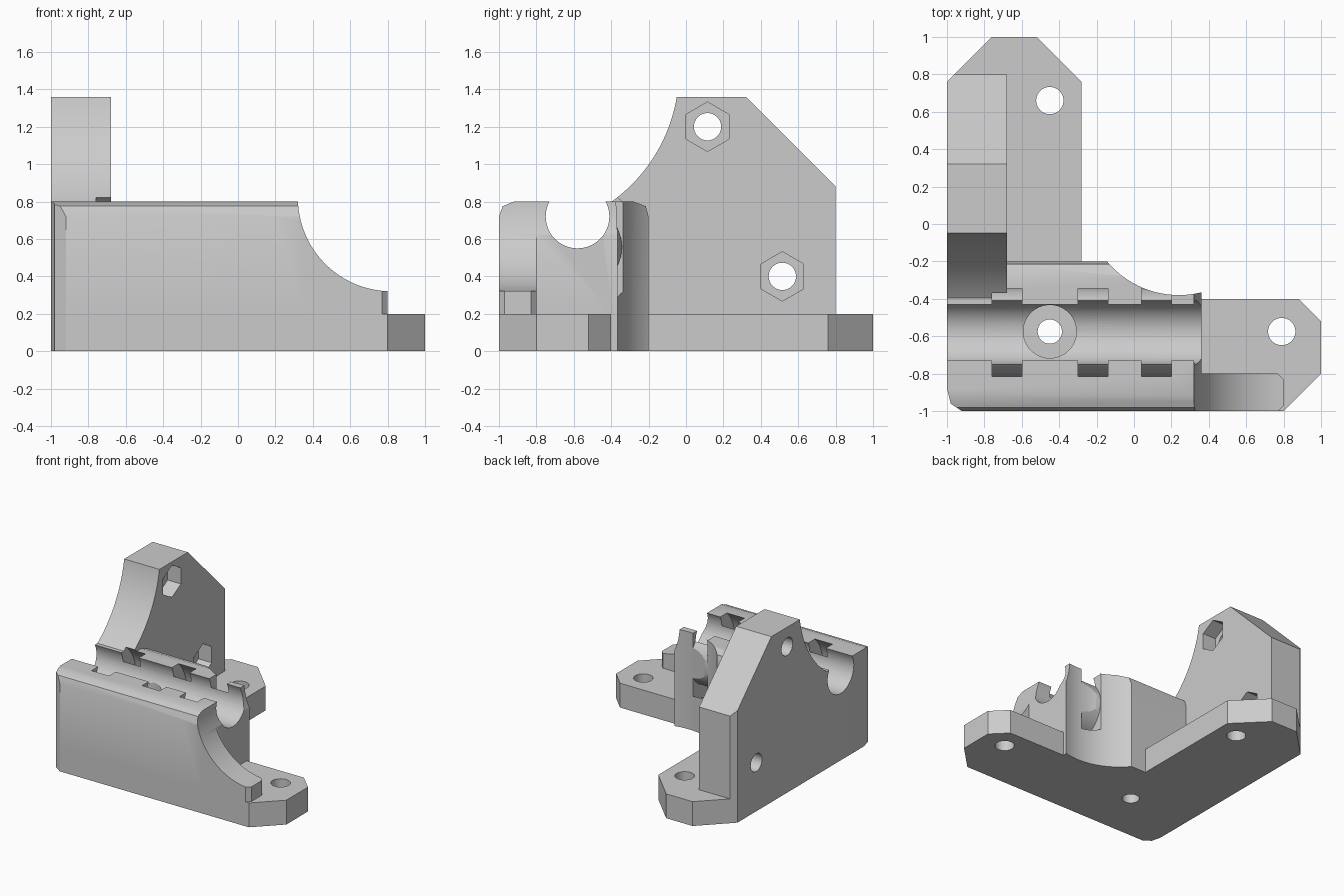
import bpy
import bmesh
from math import cos, sin, pi, radians
from mathutils import Vector

old = bpy.data.objects.get("Cube")
if old:
    bpy.data.objects.remove(old, do_unlink=True)

grey = bpy.data.materials.new("light_grey")
grey.use_nodes = True
grey.diffuse_color = (0.6, 0.6, 0.6, 1)
grey.node_tree.nodes["Principled BSDF"].inputs["Base Color"].default_value = (0.6, 0.6, 0.6, 1)


def arc(u, v, r, start=0, end=360, n=64):
    """Points on a circle; a full turn leaves out the repeated last point."""
    count = n if end - start == 360 else n + 1
    angles = [radians(start + (end - start) * i / n) for i in range(count)]
    return [(u + r * cos(a), v + r * sin(a)) for a in angles]


def prism(name, pts, axis, lo, hi):
    """Extrude a flat outline along an axis; the outline uses the other two axes in order."""
    def place(p, h):
        c = list(p)
        c.insert("xyz".index(axis), h)
        return Vector(c)
    bm = bmesh.new()
    face = bm.faces.new([bm.verts.new(place(p, lo)) for p in pts])
    grown = bmesh.ops.extrude_face_region(bm, geom=[face])["geom"]
    top = [v for v in grown if isinstance(v, bmesh.types.BMVert)]
    bmesh.ops.translate(bm, verts=top, vec=place((0, 0), hi - lo))
    bmesh.ops.recalc_face_normals(bm, faces=bm.faces)
    mesh = bpy.data.meshes.new(name)
    bm.to_mesh(mesh)
    bm.free()
    mesh.materials.append(grey)
    obj = bpy.data.objects.new(name, mesh)
    bpy.context.collection.objects.link(obj)
    return obj


def combine(target, tool, operation):
    """Apply an exact boolean and throw the tool away."""
    mod = target.modifiers.new("combine", "BOOLEAN")
    mod.operation, mod.object, mod.solver = operation, tool, "EXACT"
    graph = bpy.context.evaluated_depsgraph_get()
    mesh = bpy.data.meshes.new_from_object(target.evaluated_get(graph))
    target.modifiers.clear()
    target.data = mesh
    bpy.data.objects.remove(tool, do_unlink=True)


# L-shaped foot plate
bracket = prism("corner_bracket", [
    (-1, -1), (0.8, -1), (1, -0.8), (1, -0.52), (0.88, -0.4), (-0.28, -0.4),
    (-0.28, 0.76), (-0.52, 1), (-1, 1)], "z", 0, 0.2)

# Rod cradle block with softened top edges
cradle = prism("cradle_block", [
    (-1, 0), (-1, 0.72), (-0.98, 0.775), (-0.92, 0.8), (-0.28, 0.8),
    (-0.215, 0.775), (-0.2, 0.72), (-0.2, 0)], "x", -1, 0.36)

# Upright plate with a concave front edge and a sloped back
wall = prism("side_wall", [(-0.397, 0), (0.8, 0), (0.8, 0.88), (0.32, 1.36)]
             + arc(-0.9, 1.5, 0.862, -9.35, -54.3, 24)[::1], "x", -1, -0.68)

# Front rib with chamfered end
rib = prism("front_rib", [
    (0.2, -1), (0.77, -1), (0.8, -0.97), (0.8, -0.83), (0.77, -0.8), (0.2, -0.8)],
    "z", 0, 0.72)

for part in (cradle, wall, rib):
    combine(bracket, part, "UNION")

# Sweeping cuts: rib and cradle end, cradle back, rod groove
cutters = [
    prism("end_sweep", arc(0.82, 0.82, 0.5, n=96), "y", -1.1, -0.1),
    prism("back_sweep", arc(0.24, 0.12, 0.5, n=96), "z", -0.1, 1),
    prism("rod_groove", arc(-0.58, 0.72, 0.17), "x", -1.1, 0.5),
    prism("front_corner", [(-1.1, -0.88), (-1, -0.88), (-0.98, -0.96),
                           (-0.92, -1), (-0.92, -1.1)], "z", -0.1, 1),
    prism("back_corner", [(-1.1, 0.66), (-0.66, 1.1), (-1.1, 1.1)], "z", -0.1, 1.5),
]

# Curved tie slots that pass under the groove
for x in (-0.76, -0.3, 0.04):
    slot = prism("tie_slot", arc(-0.58, 0.556, 0.34), "x", x, x + 0.16)
    core = prism("slot_core", arc(-0.58, 0.556, 0.237), "x", x - 0.1, x + 0.26)
    combine(slot, core, "DIFFERENCE")
    cutters.append(slot)

# Screw holes in the foot, one of them counterbored
for x, y, r in ((-0.45, 0.66, 0.073), (0.79, -0.575, 0.073), (-0.45, -0.575, 0.065)):
    cutters.append(prism("foot_hole", arc(x, y, r, n=40), "z", -0.1, 0.5))
cutters.append(prism("counterbore", arc(-0.45, -0.575, 0.142), "z", 0.2, 0.75))

# Screw holes and hexagonal nut pockets in the wall
for y, z in ((0.115, 1.2), (0.515, 0.4)):
    cutters.append(prism("wall_hole", arc(y, z, 0.073, n=40), "x", -1.1, -0.5))
    cutters.append(prism("nut_pocket", arc(y, z, 0.132, 30, 390, 6), "x", -0.8, -0.5))

for cutter in cutters:
    combine(bracket, cutter, "DIFFERENCE")

# Smooth the curved faces, keep real edges crisp
for obj in bpy.context.selected_objects:
    obj.select_set(False)
bracket.select_set(True)
bpy.context.view_layer.objects.active = bracket
bpy.ops.object.shade_smooth_by_angle(angle=radians(25))
